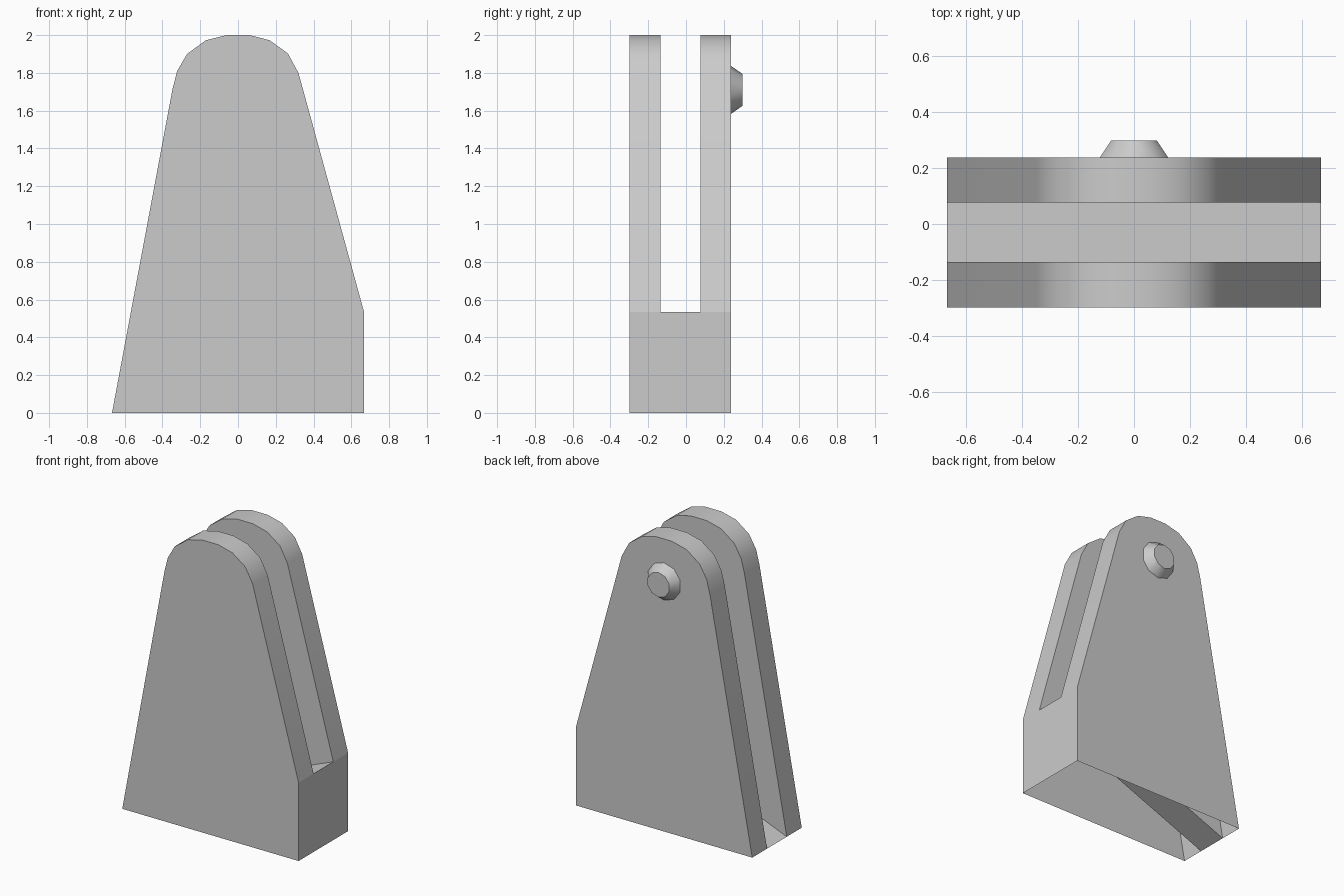
import bpy, bmesh
from math import radians
from mathutils import Matrix

if "Cube" in bpy.data.objects:
    bpy.data.objects.remove(bpy.data.objects["Cube"], do_unlink=True)

grey = bpy.data.materials.new("plain grey")
grey.use_nodes = True
COLOUR = (0.6, 0.6, 0.6, 1)
grey.diffuse_color = COLOUR
grey.node_tree.nodes["Principled BSDF"].inputs["Base Color"].default_value = COLOUR


def finish(bm, name, angle):
    """Turn a bmesh into a smooth-shaded object with sharp corners."""
    mesh = bpy.data.meshes.new(name)
    bm.to_mesh(mesh)
    bm.free()
    mesh.materials.append(grey)
    obj = bpy.data.objects.new(name, mesh)
    bpy.context.collection.objects.link(obj)
    bpy.ops.object.select_all(action='DESELECT')
    obj.select_set(True)
    bpy.context.view_layer.objects.active = obj
    bpy.ops.object.shade_smooth_by_angle(angle=radians(angle))
    return obj


# Side outline: back foot, up over the rounded top, down to the end wall
OUTLINE = [(-0.667, 0), (-0.347, 1.713), (-0.322, 1.81), (-0.27, 1.9),
           (-0.17, 1.973), (-0.06, 2), (0.06, 2), (0.167, 1.973),
           (0.264, 1.903), (0.32, 1.8), (0.667, 0.535), (0.667, 0)]
# Depths of outer and inner faces of the two cheeks
DEPTHS = [-0.298, -0.136, 0.077, 0.237]

# Bracket: a hollow shell, open underneath, with a slot between two cheeks
bm = bmesh.new()
front_out, front_in, back_in, back_out = [
    [bm.verts.new((x, y, z)) for x, z in OUTLINE] for y in DEPTHS]
for outer, inner in ((front_out, front_in), (back_out, back_in)):
    bm.faces.new(outer)
    bm.faces.new(inner[:-1])
    for i in range(len(OUTLINE) - 2):
        bm.faces.new((outer[i], outer[i + 1], inner[i + 1], inner[i]))

# Sloping slot floor and upright end wall
bm.faces.new((front_in[0], back_in[0], back_in[-2], front_in[-2]))
bm.faces.new((front_out[-1], back_out[-1], back_out[-2],
              back_in[-2], front_in[-2], front_out[-2]))
for v in [v for v in bm.verts if not v.link_faces]:
    bm.verts.remove(v)
bmesh.ops.recalc_face_normals(bm, faces=bm.faces)
# Make sure the shell faces outwards
bm.normal_update()
if max(bm.faces, key=lambda f: f.calc_center_median().x).normal.x < 0:
    bmesh.ops.reverse_faces(bm, faces=bm.faces)
bracket = finish(bm, "slotted_bracket", 35)
for poly in bracket.data.polygons:
    if poly.normal.x > 0.99:
        poly.use_smooth = False

# Pivot knob: tapered boss on the back cheek
bm = bmesh.new()
bmesh.ops.create_cone(
    bm, cap_ends=True, segments=10, radius1=0.128, radius2=0.085, depth=0.061,
    matrix=Matrix.Translation((0, 0.2675, 1.71)) @ Matrix.Rotation(radians(-90), 4, 'X'))
hidden_cap = min(bm.faces, key=lambda f: f.calc_center_median().y)
bmesh.ops.delete(bm, geom=[hidden_cap], context='FACES')
finish(bm, "pivot_knob", 40)
